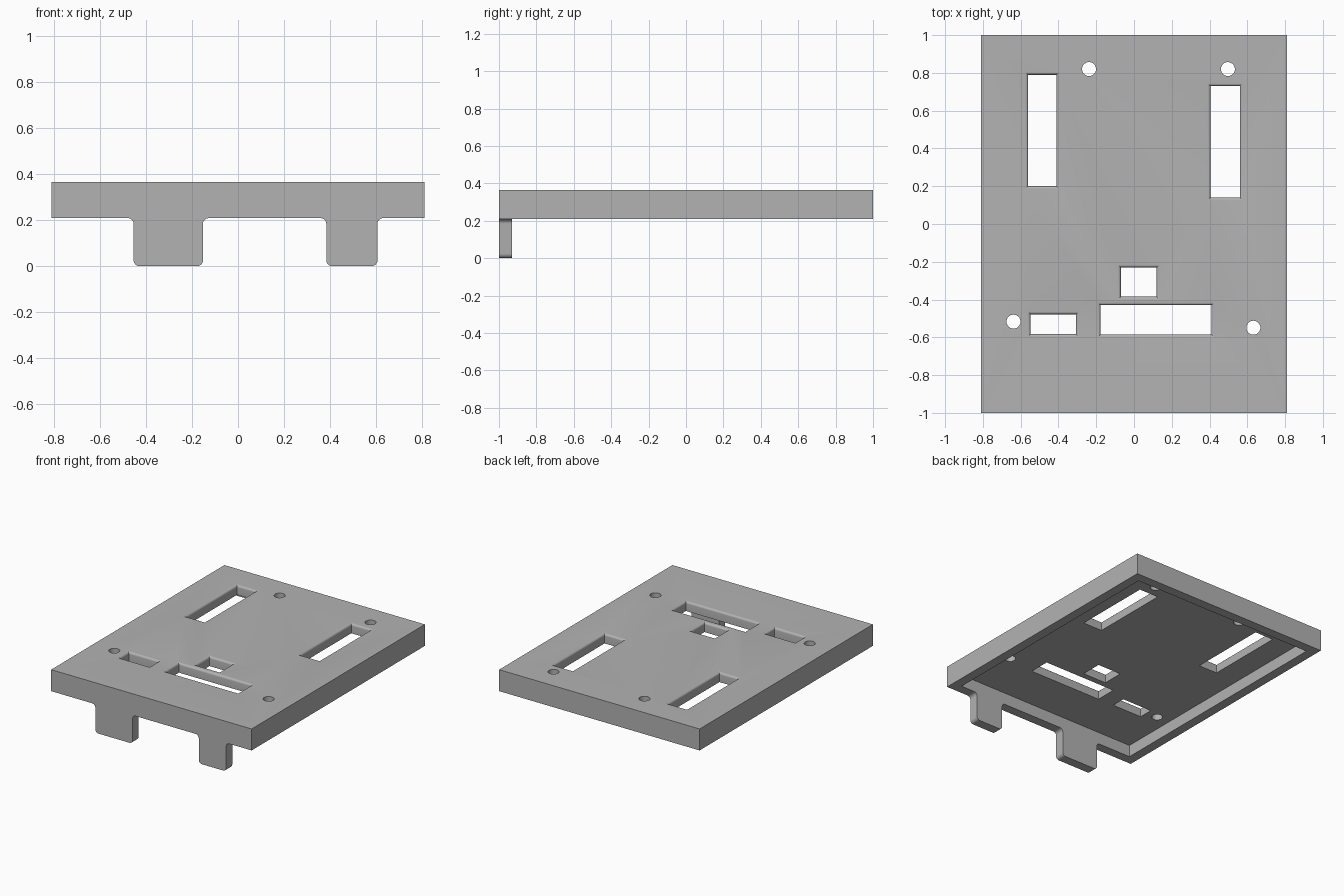
import bpy
import bmesh
from math import sin, cos, pi

if "Cube" in bpy.data.objects:
    bpy.data.objects.remove(bpy.data.objects["Cube"], do_unlink=True)

HALF_X, HALF_Y = 0.81, 1.0
RIM_Z, TOP_Z = 0.208, 0.365
WALL = 0.07
SKIN = 0.07          # thickness of the top panel
ROUND = 0.016        # rounded lip of the openings
FILLET = 0.025       # tab corner radius

grey = bpy.data.materials.new("plain grey")
grey.use_nodes = True
colour = (0.45, 0.45, 0.45, 1)
grey.diffuse_color = colour
grey.node_tree.nodes["Principled BSDF"].inputs["Base Color"].default_value = colour


def loft(name, rings):
    """Closed solid through a stack of matching point rings."""
    bm = bmesh.new()
    loops = [[bm.verts.new(p) for p in ring] for ring in rings]
    n = len(loops[0])
    for a, b in zip(loops, loops[1:]):
        for i in range(n):
            j = (i + 1) % n
            bm.faces.new((a[i], a[j], b[j], b[i]))
    bm.faces.new(loops[0][::-1])
    bm.faces.new(loops[-1])
    bmesh.ops.recalc_face_normals(bm, faces=bm.faces)
    mesh = bpy.data.meshes.new(name)
    bm.to_mesh(mesh)
    bm.free()
    mesh.materials.append(grey)
    obj = bpy.data.objects.new(name, mesh)
    bpy.context.collection.objects.link(obj)
    return obj


def rect(x0, x1, y0, y1, z, grow=0.0):
    x0, x1, y0, y1 = x0 - grow, x1 + grow, y0 - grow, y1 + grow
    return [(x0, y0, z), (x1, y0, z), (x1, y1, z), (x0, y1, z)]


def combine(target, tool, operation):
    """Apply a boolean and remove the helper."""
    mod = target.modifiers.new("cut", "BOOLEAN")
    mod.operation, mod.object, mod.solver = operation, tool, "EXACT"
    bpy.context.view_layer.objects.active = target
    bpy.ops.object.modifier_apply(modifier=mod.name)
    bpy.data.objects.remove(tool, do_unlink=True)


# Shell: block hollowed out from below, leaving a rim
tray = loft("mounting_tray", [rect(-HALF_X, HALF_X, -HALF_Y, HALF_Y, z) for z in (RIM_Z, TOP_Z)])
inner_x, inner_y = HALF_X - WALL, HALF_Y - WALL
combine(tray, loft("hollow", [rect(-inner_x, inner_x, -inner_y, inner_y, z)
                              for z in (0.1, TOP_Z - SKIN)]), "DIFFERENCE")

# Rectangular openings with a rounded upper lip
openings = [
    (-0.56, -0.41, 0.20, 0.79),
    (0.405, 0.56, 0.14, 0.73),
    (-0.07, 0.12, -0.385, -0.23),
    (-0.177, 0.41, -0.585, -0.43),
    (-0.548, -0.307, -0.583, -0.478),
]
STEPS = 5
for box in openings:
    rings = [rect(*box, 0.25)]
    for i in range(STEPS + 1):
        a = i / STEPS * pi / 2
        rings.append(rect(*box, TOP_Z - ROUND + ROUND * sin(a), ROUND * (1 - cos(a))))
    rings.append(rect(*box, TOP_Z + 0.05, ROUND))
    combine(tray, loft("opening", rings), "DIFFERENCE")

# Round screw holes
for cx, cy in [(-0.238, 0.82), (0.497, 0.82), (-0.638, -0.517), (0.632, -0.549)]:
    rings = [[(cx + 0.037 * cos(2 * pi * k / 32), cy + 0.037 * sin(2 * pi * k / 32), z)
              for k in range(32)] for z in (0.25, 0.42)]
    combine(tray, loft("screw_hole", rings), "DIFFERENCE")


def arc(cx, cz, start, end):
    return [(cx + FILLET * cos(t), cz + FILLET * sin(t))
            for t in (start + (end - start) * i / 6 for i in range(7))]


# Front tabs, flared into the rim and rounded at the foot
for x0, x1 in [(-0.453, -0.152), (0.383, 0.605)]:
    r = FILLET
    outline = (arc(x0 - r, RIM_Z - r, pi / 2, 0) + arc(x0 + r, r, pi, 1.5 * pi)
               + arc(x1 - r, r, -pi / 2, 0) + arc(x1 + r, RIM_Z - r, pi, pi / 2))
    tab = loft("front_tab", [[(x, y, z) for x, z in outline] for y in (-HALF_Y, WALL - HALF_Y)])
    combine(tray, tab, "UNION")

bpy.ops.object.select_all(action="DESELECT")
tray.select_set(True)
bpy.context.view_layer.objects.active = tray
bpy.ops.object.shade_smooth_by_angle(angle=pi / 6)
